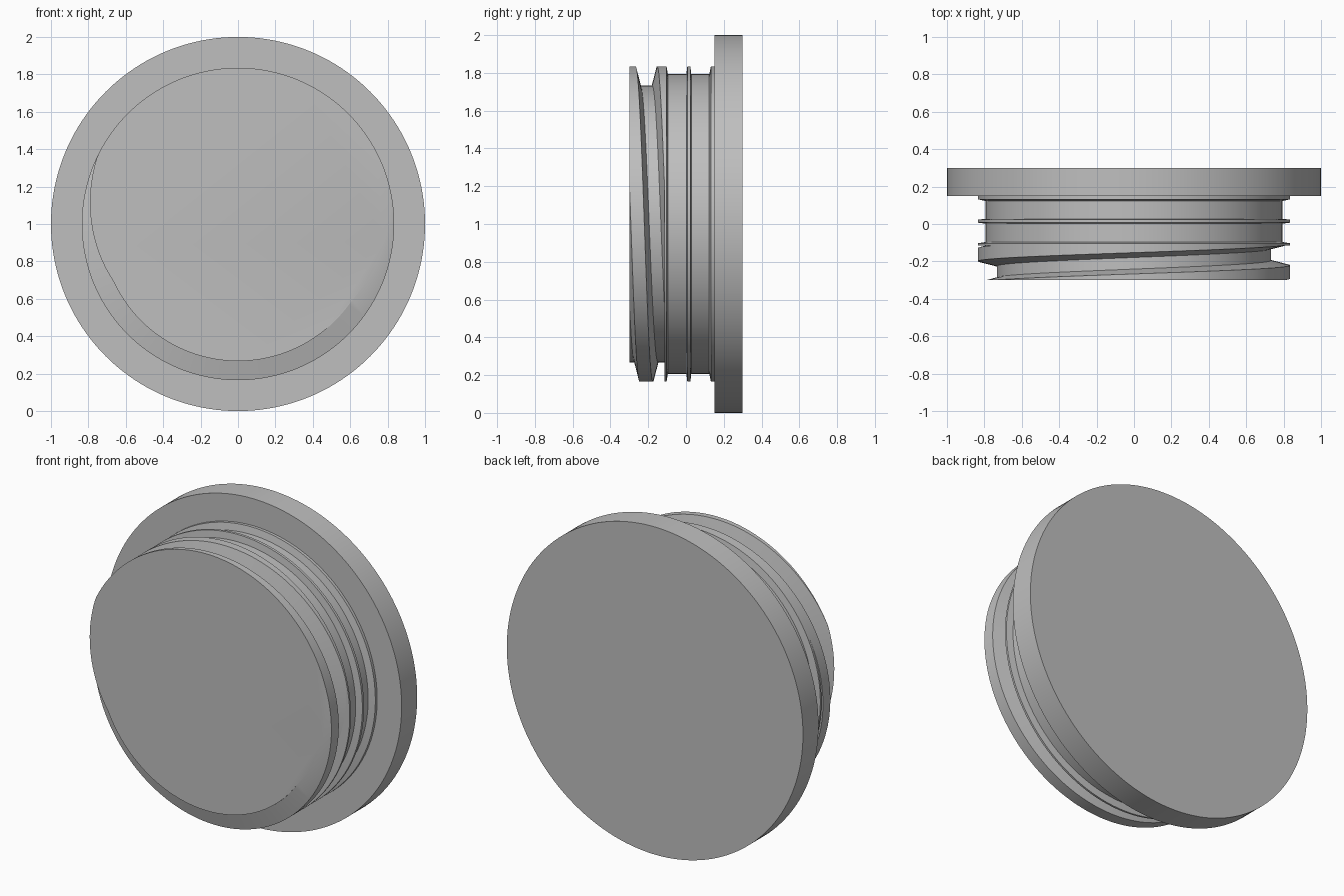
import bpy, bmesh, math

if "Cube" in bpy.data.objects:
    bpy.data.objects.remove(bpy.data.objects["Cube"], do_unlink=True)

SEGMENTS = 160
BODY_R, CREST_R, ROOT_R = 0.793, 0.835, 0.733
PITCH, ROOT_HALF, FLANK = 0.185, 0.031, 0.026
FRONT, THREAD_END = -0.3, -0.11

grey = bpy.data.materials.new("plain grey")
grey.use_nodes = True
grey.diffuse_color = (0.52, 0.52, 0.52, 1)
grey.node_tree.nodes["Principled BSDF"].inputs["Base Color"].default_value = grey.diffuse_color


def turned_part(name, profile_at, cap_front=False):
    """Sweep a (radius, y) profile, which may vary with angle, around the y axis."""
    bm = bmesh.new()
    rows = []
    for i in range(SEGMENTS + 1):
        a = math.tau * i / SEGMENTS
        rows.append([bm.verts.new((r * math.sin(a), y, 1 + r * math.cos(a)))
                     for r, y in profile_at(a)])
    for row, following in zip(rows, rows[1:]):
        for j in range(len(row) - 1):
            bm.faces.new((row[j], row[j + 1], following[j + 1], following[j]))
    bmesh.ops.remove_doubles(bm, verts=bm.verts[:], dist=1e-5)
    bmesh.ops.dissolve_degenerate(bm, edges=bm.edges[:], dist=1e-5)
    if cap_front:
        rim = [e for e in bm.edges if e.is_boundary
               and all(abs(v.co.y - FRONT) < 1e-4 for v in e.verts)]
        bmesh.ops.holes_fill(bm, edges=rim, sides=0)
    bmesh.ops.recalc_face_normals(bm, faces=bm.faces[:])
    mesh = bpy.data.meshes.new(name)
    bm.to_mesh(mesh)
    bm.free()
    mesh.materials.append(grey)
    obj = bpy.data.objects.new(name, mesh)
    bpy.context.collection.objects.link(obj)
    bpy.ops.object.select_all(action='DESELECT')
    obj.select_set(True)
    bpy.context.view_layer.objects.active = obj
    bpy.ops.object.shade_smooth_by_angle(angle=math.radians(30))
    return obj


# Flange disc at the back
turned_part("flange", lambda a: [(0, 0.15), (1, 0.15), (1, 0.3), (0, 0.3)])


# Neck with three thin sealing ribs
def rib(start, end, taper=0.005):
    return [(BODY_R, start), (CREST_R, start + taper),
            (CREST_R, end - taper), (BODY_R, end)]


neck = [(0, -0.115), (CREST_R, -0.115), (CREST_R, -0.103), (BODY_R, -0.096)]
neck += rib(0.002, 0.028)
neck += [(BODY_R, 0.123), (CREST_R, 0.132), (CREST_R, 0.15), (0, 0.15)]
turned_part("ribbed_neck", lambda a: neck)


# Helical thread with a flat-bottomed groove
def thread_profile(a):
    def radius(y):
        offset = (y + 0.21 - PITCH * a / math.tau + PITCH / 2) % PITCH - PITCH / 2
        t = min(max((abs(offset) - ROOT_HALF) / FLANK, 0), 1)
        return ROOT_R + t * (CREST_R - ROOT_R)

    points = []
    for turn in range(-3, 3):
        centre = -0.21 + PITCH * (turn + a / math.tau)
        for step in (-ROOT_HALF - FLANK, -ROOT_HALF, ROOT_HALF, ROOT_HALF + FLANK):
            y = min(max(centre + step, FRONT), THREAD_END)
            points.append((radius(y), y))
    return points


turned_part("screw_thread", thread_profile, cap_front=True)
